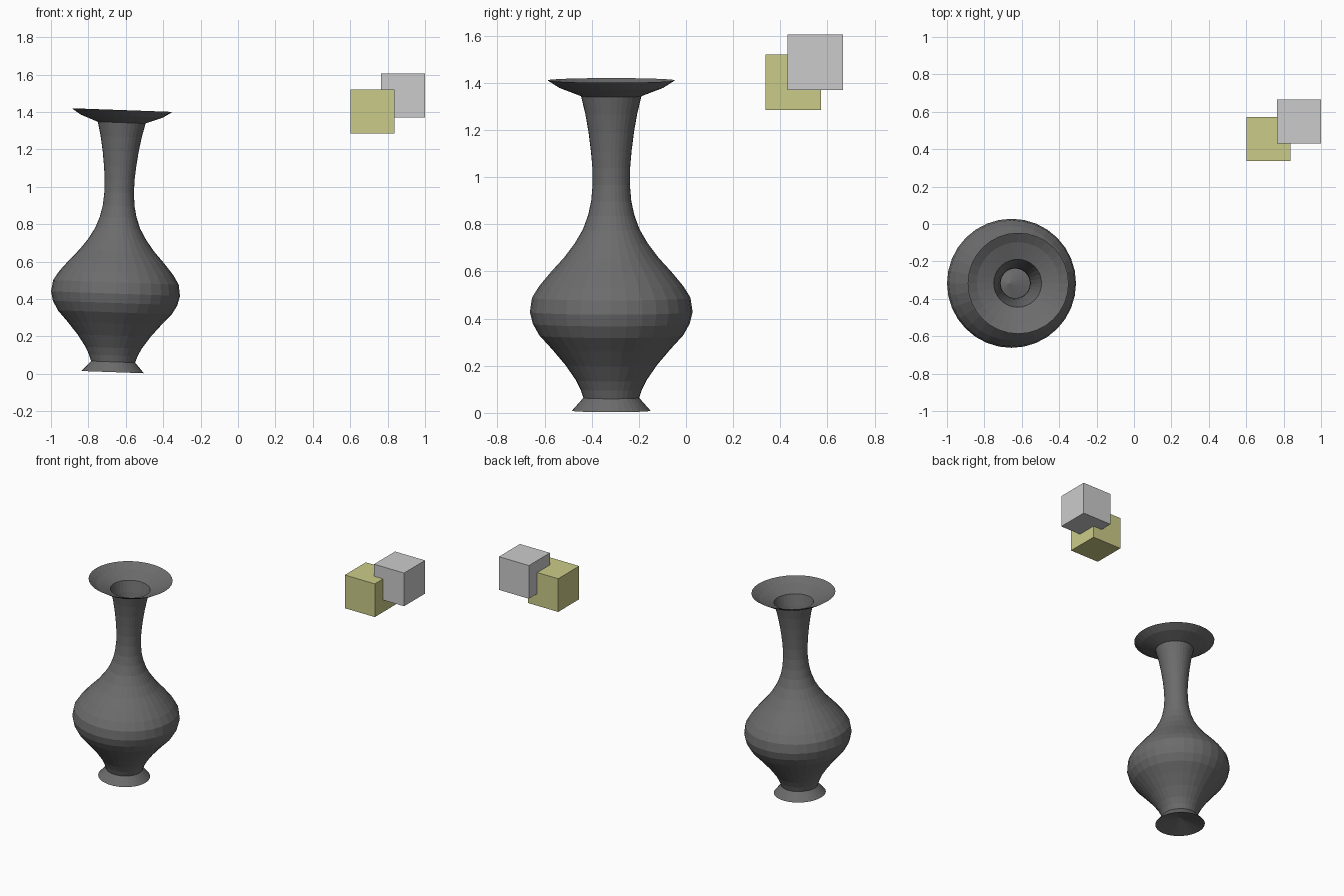
import bpy
import bmesh
from math import sin, cos, pi

default = bpy.data.objects.get("Cube")
if default:
    bpy.data.objects.remove(default, do_unlink=True)


def make_material(name, rgb):
    mat = bpy.data.materials.new(name)
    mat.use_nodes = True
    mat.diffuse_color = (*rgb, 1)
    mat.node_tree.nodes["Principled BSDF"].inputs["Base Color"].default_value = (*rgb, 1)
    return mat


def add_object(name, bm, mat, location):
    mesh = bpy.data.meshes.new(name)
    bm.to_mesh(mesh)
    bm.free()
    mesh.materials.append(mat)
    obj = bpy.data.objects.new(name, mesh)
    obj.location = location
    bpy.context.collection.objects.link(obj)
    return obj


def lathe(profile, sides):
    """Revolve (radius, height) points; a zero radius closes to a point."""
    bm = bmesh.new()
    rings = []
    for r, z in profile:
        if r == 0:
            rings.append([bm.verts.new((0, 0, z))] * sides)
        else:
            rings.append([bm.verts.new((r * cos(2 * pi * i / sides), r * sin(2 * pi * i / sides), z))
                          for i in range(sides)])
    for low, high in zip(rings, rings[1:]):
        for i in range(sides):
            j = (i + 1) % sides
            corners = dict.fromkeys((low[i], low[j], high[j], high[i]))
            bm.faces.new(list(corners))
    return bm


charcoal = make_material("charcoal", (0.15, 0.15, 0.15))
pale_grey = make_material("pale grey", (0.6, 0.6, 0.6))
olive_yellow = make_material("olive yellow", (0.6, 0.6, 0.25))

# Vase: hollow foot, round belly, narrow neck and flared lip, leaning slightly
vase_profile = [
    (0, 0.05), (0.167, 0), (0.118, 0.055), (0.13, 0.09), (0.15, 0.13),
    (0.195, 0.195), (0.25, 0.26), (0.305, 0.32), (0.333, 0.37), (0.345, 0.42),
    (0.336, 0.48), (0.305, 0.53), (0.255, 0.59), (0.2, 0.65), (0.155, 0.71),
    (0.12, 0.77), (0.098, 0.83), (0.085, 0.89), (0.079, 0.96), (0.08, 1.03),
    (0.086, 1.1), (0.096, 1.18), (0.11, 1.26), (0.128, 1.335),
    (0.22, 1.37), (0.27, 1.402),
]
vase = add_object("vase", lathe(vase_profile, 32), charcoal, (-0.67, -0.317, 0.009))
vase.rotation_euler.y = 0.036

# Two overlapping cubes
for name, mat, centre in (
    ("yellow_cube", olive_yellow, (0.718, 0.455, 1.402)),
    ("grey_cube", pale_grey, (0.882, 0.548, 1.487)),
):
    bm = bmesh.new()
    bmesh.ops.create_cube(bm, size=0.235)
    add_object(name, bm, mat, centre)
